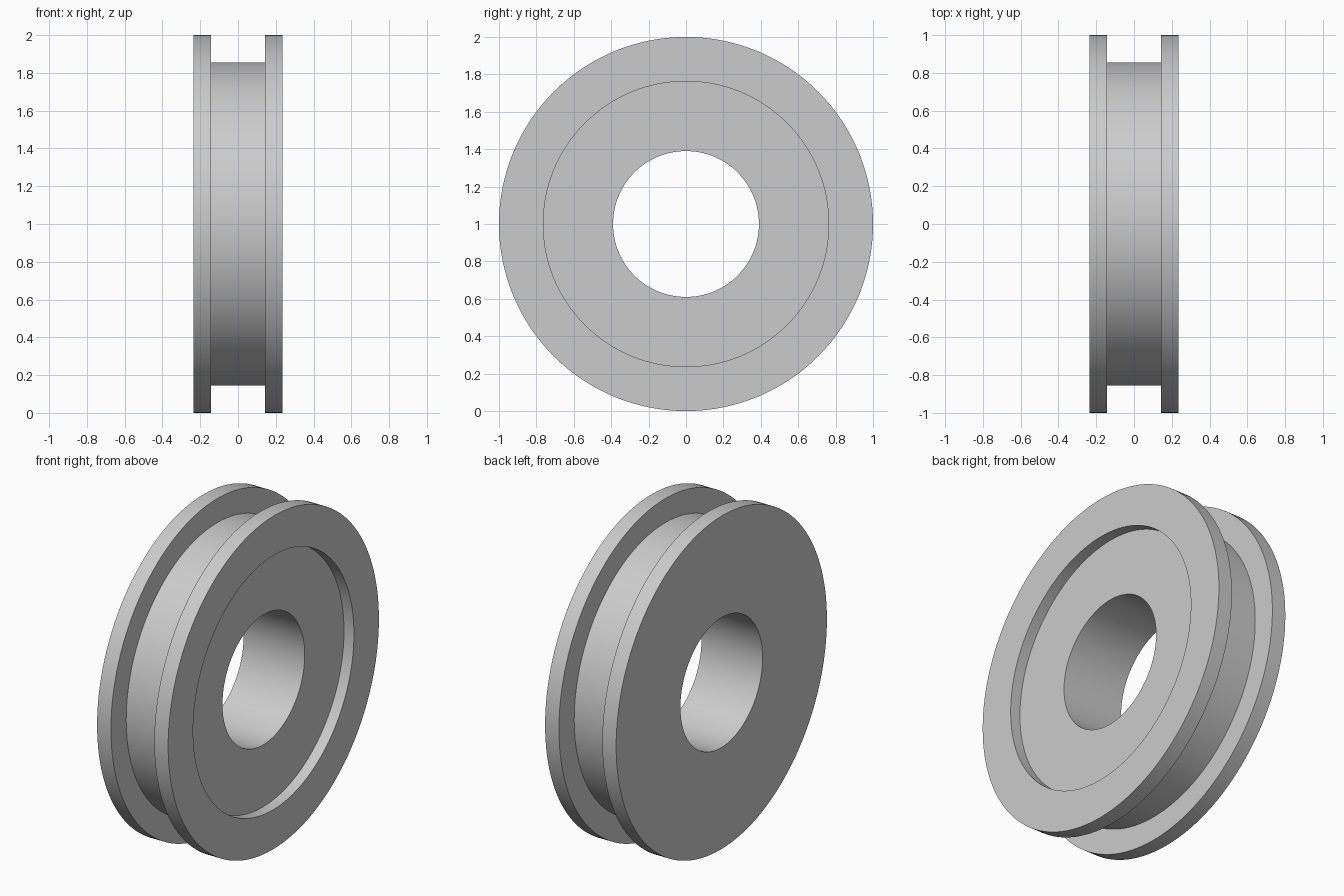
import bpy
import bmesh
import math
from mathutils import Matrix, Vector

cube = bpy.data.objects.get("Cube")
if cube:
    bpy.data.objects.remove(cube, do_unlink=True)

# Plain grey material
grey = bpy.data.materials.new("light_grey")
grey.use_nodes = True
colour = (0.6, 0.6, 0.6, 1)
grey.diffuse_color = colour
grey.node_tree.nodes["Principled BSDF"].inputs["Base Color"].default_value = colour

# Main dimensions
HALF_WIDTH = 0.236
GROOVE_HALF = 0.144
RIM, HUB, RECESS, BORE = 1.0, 0.855, 0.763, 0.39
RECESS_FLOOR = HALF_WIDTH - 0.066
SEGMENTS = 128

# Closed cross-section as (x, radius), from the bore around the rim
profile = [
    (-HALF_WIDTH, BORE), (-HALF_WIDTH, RIM),
    (-GROOVE_HALF, RIM), (-GROOVE_HALF, HUB),
    (GROOVE_HALF, HUB), (GROOVE_HALF, RIM),
    (HALF_WIDTH, RIM), (HALF_WIDTH, RECESS),
    (RECESS_FLOOR, RECESS), (RECESS_FLOOR, BORE),
]

# Grooved wheel turned about the x axis
bm = bmesh.new()
rings = []
for i in range(SEGMENTS):
    turn = Matrix.Rotation(math.tau * i / SEGMENTS, 3, "X")
    rings.append([bm.verts.new(turn @ Vector((x, 0, r))) for x, r in profile])
for i, ring in enumerate(rings):
    following = rings[(i + 1) % SEGMENTS]
    for j in range(len(profile)):
        k = (j + 1) % len(profile)
        bm.faces.new((ring[j], ring[k], following[k], following[j]))
bmesh.ops.recalc_face_normals(bm, faces=bm.faces[:])

mesh = bpy.data.meshes.new("grooved_wheel")
bm.to_mesh(mesh)
bm.free()
mesh.materials.append(grey)
wheel = bpy.data.objects.new("grooved_wheel", mesh)
wheel.location.z = RIM
bpy.context.collection.objects.link(wheel)

# Smooth round walls with crisp edges
bpy.ops.object.select_all(action="DESELECT")
wheel.select_set(True)
bpy.context.view_layer.objects.active = wheel
bpy.ops.object.shade_smooth_by_angle(angle=math.radians(30))
